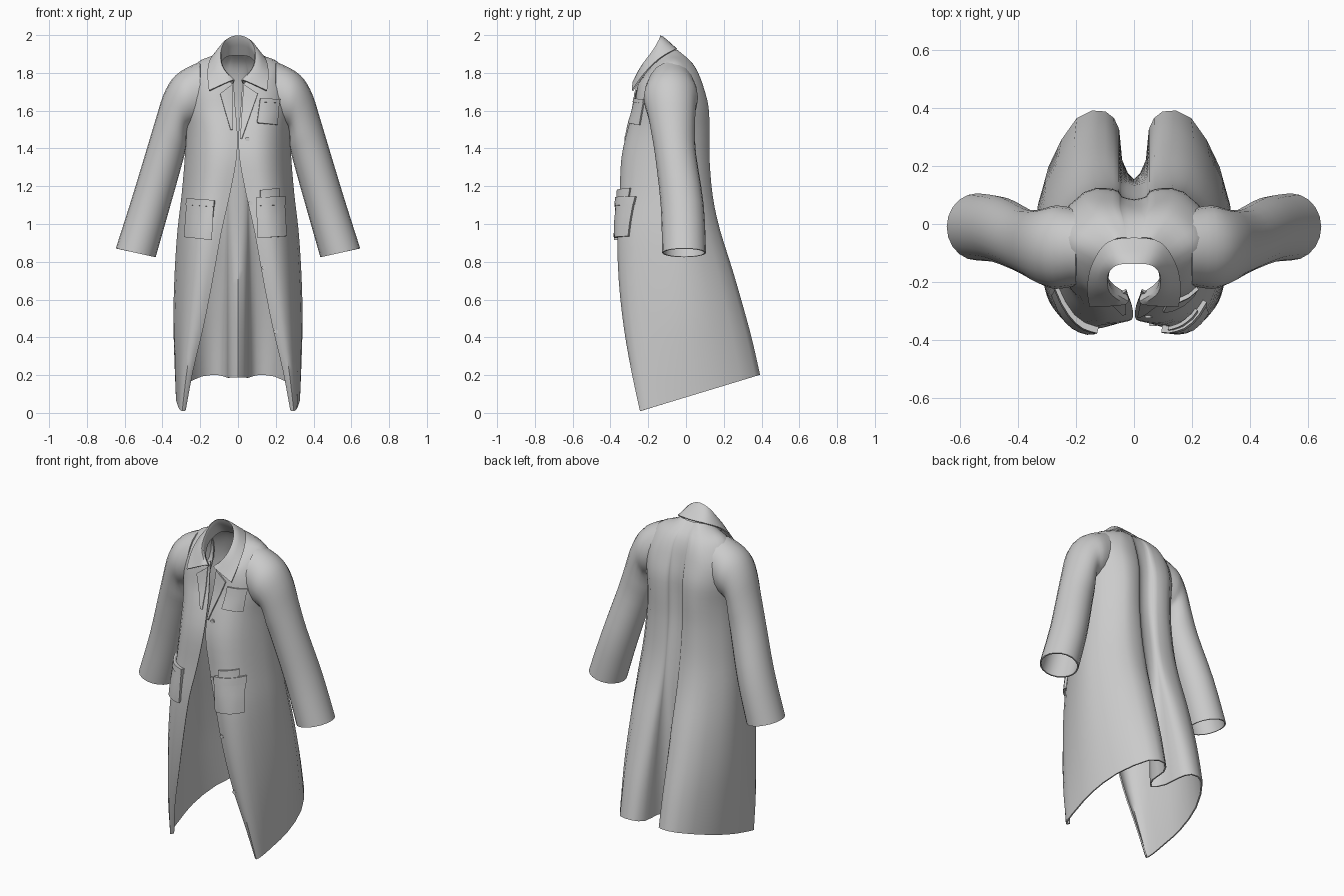
import bpy, math
from mathutils import Vector
from mathutils.bvhtree import BVHTree


def spline(rows, n):
    """Catmull-Rom interpolation between rows of points."""
    out = []
    for i in range(len(rows) - 1):
        quad = [rows[max(0, min(len(rows) - 1, i + k))] for k in (-1, 0, 1, 2)]
        for j in range(n):
            t = j / n
            out.append([0.5 * (2 * b + (c - a) * t + (2 * a - 5 * b + 4 * c - d) * t * t
                               + (3 * b - a - 3 * c + d) * t ** 3)
                        for a, b, c, d in zip(*quad)])
    return out + [rows[-1]]


def transpose(rows):
    return [list(r) for r in zip(*rows)]


def sheet(name, rows, thick=0.008, closed=False):
    """Cloth sheet from a grid of points, with thickness and smooth shading."""
    w = len(rows[0])
    verts = [v for r in rows for v in r]
    faces = []
    for i in range(len(rows) - 1):
        for j in range(w if closed else w - 1):
            k = (j + 1) % w
            faces.append((i * w + j, i * w + k, (i + 1) * w + k, (i + 1) * w + j))
    me = bpy.data.meshes.new(name)
    me.from_pydata(verts, [], faces)
    ob = bpy.data.objects.new(name, me)
    bpy.context.collection.objects.link(ob)
    bpy.ops.object.select_all(action='DESELECT')
    ob.select_set(True)
    bpy.context.view_layer.objects.active = ob
    mod = ob.modifiers.new("thickness", 'SOLIDIFY')
    mod.thickness = thick
    mod.offset = 0
    bpy.ops.object.modifier_apply(modifier=mod.name)
    bpy.ops.object.shade_smooth_by_angle(angle=math.radians(45))
    return verts, faces


# coat body: z front, z back, front edge x, front y, side x, side y, back y, pleat y, shoulder rise
LEVELS = [
    (0.01, 0.20, 0.280, -0.240, 0.325, 0.020, 0.385, 0.150, 0),
    (0.22, 0.38, 0.240, -0.285, 0.333, 0.000, 0.345, 0.150, 0),
    (0.45, 0.55, 0.185, -0.325, 0.338, -0.020, 0.300, 0.145, 0),
    (0.70, 0.76, 0.135, -0.352, 0.332, -0.040, 0.240, 0.140, 0),
    (0.95, 0.97, 0.090, -0.360, 0.317, -0.060, 0.175, 0.130, 0),
    (1.15, 1.15, 0.045, -0.348, 0.295, -0.070, 0.137, 0.110, 0),
    (1.35, 1.35, 0.008, -0.338, 0.278, -0.075, 0.120, 0.085, 0),
    (1.50, 1.50, 0.005, -0.305, 0.275, -0.075, 0.120, 0.080, 0),
    (1.60, 1.62, 0.014, -0.275, 0.288, -0.075, 0.115, 0.080, 0),
    (1.68, 1.72, 0.020, -0.260, 0.285, -0.070, 0.090, 0.065, 0.02),
    (1.73, 1.80, 0.022, -0.252, 0.245, -0.075, 0.060, 0.045, 0.045),
    (1.745, 1.86, 0.024, -0.246, 0.195, -0.090, 0.020, 0.012, 0.05),
    (1.755, 1.92, 0.027, -0.240, 0.112, -0.140, -0.050, -0.050, 0.03),
]


def body_row(zf, zb, xe, yf, xs, ys, yb, yc, rise):
    s = min(1, xs / 0.25)
    back, front = yb - ys, yf - ys
    pts = [(0, yc), (0.045 * s, yc + 0.3 * (yb - yc)), (0.055 * s, yc + 0.75 * (yb - yc)),
           (0.10 * s, yb), (0.6 * xs, yb - 0.06 * back), (0.9 * xs, ys + 0.48 * back), (xs, ys),
           (xs - 0.15 * (xs - xe), ys + 0.5 * front), (xe + 0.62 * (xs - xe), ys + 0.86 * front),
           (xe + 0.32 * (xs - xe), yf), (xe, yf + 0.012)]
    half = []
    for i, (x, y) in enumerate(pts):
        t = 0.93 if i < 3 else (y - yf) / (yb - yf)
        half.append(Vector((x, y, zf + (zb - zf) * t + rise * math.sin(math.pi * t))))
    return [Vector((-p.x, p.y, p.z)) for p in half[:0:-1]] + half


rows = spline([body_row(*lv) for lv in LEVELS], 3)
rows = transpose(spline(transpose(rows), 2))
bvh = BVHTree.FromPolygons(*sheet("coat_body", rows))

# sleeves: outer x, z, inner x, z, centre y, half depth
SLEEVE = [
    (0.20, 1.855, 0.20, 1.53, -0.080, 0.130),
    (0.285, 1.815, 0.25, 1.52, -0.080, 0.140),
    (0.345, 1.765, 0.272, 1.50, -0.080, 0.130),
    (0.392, 1.68, 0.276, 1.46, -0.075, 0.120),
    (0.43, 1.56, 0.278, 1.41, -0.068, 0.112),
    (0.478, 1.40, 0.297, 1.33, -0.055, 0.105),
    (0.56, 1.13, 0.370, 1.07, -0.020, 0.110),
    (0.643, 0.87, 0.440, 0.825, -0.010, 0.112),
]
for side, label in ((1, "left"), (-1, "right")):
    rings = []
    for xo, zo, xi, zi, yc, hd in SLEEVE:
        ring = []
        for k in range(20):
            c, s = math.cos(k * math.pi / 10), math.sin(k * math.pi / 10)
            ring.append(Vector((side * ((xo + xi) / 2 + c * (xo - xi) / 2), yc + s * hd,
                                (zo + zi) / 2 + c * (zo - zi) / 2)))
        rings.append(ring)
    sheet(label + "_sleeve", spline(rings, 3), closed=True)

# turned-down collar: outer edge, fold, neck seam at each station from back to front
COLLAR = [
    ((0, -0.050, 1.925), (0, -0.135, 1.996), (0, -0.068, 1.895)),
    ((0.09, -0.065, 1.92), (0.06, -0.14, 1.975), (0.065, -0.075, 1.885)),
    ((0.143, -0.14, 1.875), (0.092, -0.175, 1.915), (0.10, -0.14, 1.84)),
    ((0.160, -0.22, 1.795), (0.085, -0.235, 1.835), (0.085, -0.20, 1.78)),
    ((0.153, -0.283, 1.705), (0.030, -0.275, 1.76), (0.030, -0.24, 1.74)),
]
half = [[Vector(p) for p in st] for st in COLLAR]
full = [[Vector((-p.x, p.y, p.z)) for p in st] for st in half[:0:-1]] + half
sheet("collar", transpose(spline(transpose(spline(full, 4)), 4)))


def front_y(x, z):
    hit = bvh.ray_cast(Vector((x, -2, z)), Vector((0, 1, 0)))[0]
    return hit.y if hit and hit.y < -0.15 else -0.265


def patch(name, corners, lift, thick, n=6):
    """Quad (bottom-left, bottom-right, top-right, top-left in x, z) laid over the coat front."""
    bl, br, tr, tl = (Vector(c) for c in corners)
    grid = []
    for i in range(n + 1):
        row = []
        for j in range(n + 1):
            p = bl.lerp(br, j / n).lerp(tl.lerp(tr, j / n), i / n)
            row.append(Vector((p.x, front_y(p.x, p.y) - lift, p.y)))
        grid.append(row)
    sheet(name, grid, thick)


# pockets with top bands, and a notepad in one of them
patch("left_pocket", [(0.105, 0.925), (0.25, 0.935), (0.24, 1.10), (0.098, 1.095)], 0.012, 0.022)
patch("left_pocket_band", [(0.096, 1.095), (0.242, 1.10), (0.240, 1.145), (0.096, 1.14)], 0.015, 0.026)
patch("notepad", [(0.118, 1.10), (0.218, 1.10), (0.215, 1.19), (0.118, 1.18)], 0.014, 0.012)
patch("right_pocket", [(-0.277, 0.93), (-0.14, 0.915), (-0.128, 1.09), (-0.264, 1.10)], 0.012, 0.022)
patch("right_pocket_band", [(-0.266, 1.10), (-0.126, 1.09), (-0.124, 1.125), (-0.262, 1.135)], 0.015, 0.026)
patch("chest_pocket", [(0.10, 1.535), (0.205, 1.525), (0.215, 1.64), (0.115, 1.645)], 0.008, 0.014)
patch("chest_pocket_band", [(0.114, 1.645), (0.217, 1.64), (0.218, 1.66), (0.118, 1.665)], 0.010, 0.018)

# lapels
patch("right_lapel", [(-0.04, 1.50), (-0.028, 1.50), (-0.03, 1.74), (-0.095, 1.69)], 0.012, 0.008)
patch("left_lapel", [(0.012, 1.45), (0.02, 1.45), (0.105, 1.69), (0.03, 1.74)], 0.012, 0.008)

# buttons down the left front edge
for x, z in ((0.05, 1.45), (0.065, 1.11), (0.137, 0.77), (0.20, 0.43)):
    bpy.ops.mesh.primitive_cylinder_add(vertices=12, radius=0.012, depth=0.012,
                                        location=(x, front_y(x, z) - 0.004, z),
                                        rotation=(math.pi / 2, 0, 0))
    bpy.context.object.name = "button"
